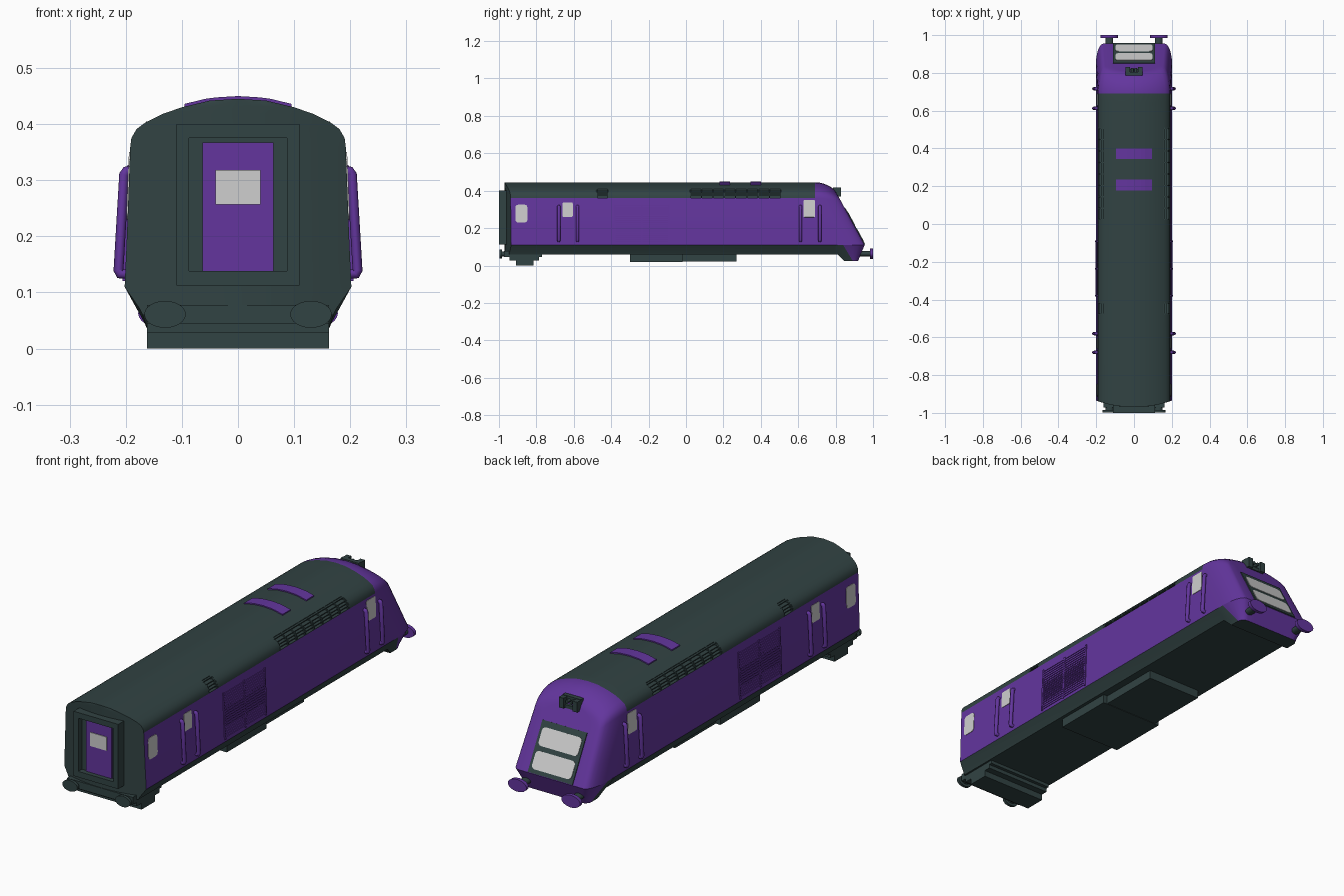
import bpy, bmesh, math
from mathutils import Vector, Matrix

if "Cube" in bpy.data.objects:
    bpy.data.objects.remove(bpy.data.objects["Cube"])


def material(name, rgb):
    m = bpy.data.materials.new(name)
    m.diffuse_color = (*rgb, 1)
    m.use_nodes = True
    m.node_tree.nodes["Principled BSDF"].inputs["Base Color"].default_value = m.diffuse_color
    return m


DARK = material("dark slate", (0.031, 0.056, 0.056))
PURPLE = material("purple", (0.125, 0.036, 0.34))
GREY = material("light grey", (0.62, 0.62, 0.62))


def finish(name, bm, *mats, smooth=None):
    bmesh.ops.recalc_face_normals(bm, faces=bm.faces)
    me = bpy.data.meshes.new(name)
    bm.to_mesh(me)
    bm.free()
    for m in mats:
        me.materials.append(m)
    ob = bpy.data.objects.new(name, me)
    bpy.context.collection.objects.link(ob)
    if smooth:
        smooth_by_angle(ob, smooth)
    return ob


def smooth_by_angle(ob, deg):
    bpy.ops.object.select_all(action='DESELECT')
    ob.select_set(True)
    bpy.context.view_layer.objects.active = ob
    bpy.ops.object.shade_smooth_by_angle(angle=math.radians(deg))


def add_box(bm, x0, x1, y0, y1, z0, z1):
    c = Vector(((x0 + x1) / 2, (y0 + y1) / 2, (z0 + z1) / 2))
    s = Matrix.Diagonal((abs(x1 - x0), abs(y1 - y0), abs(z1 - z0), 1))
    bmesh.ops.create_cube(bm, size=1, matrix=Matrix.Translation(c) @ s)


def boxes(name, mat, *dims):
    bm = bmesh.new()
    for d in dims:
        add_box(bm, *d)
    return finish(name, bm, mat)


def add_prism(bm, pts, y0, y1):
    f = bm.faces.new([bm.verts.new((x, y0, z)) for x, z in pts])
    r = bmesh.ops.extrude_face_region(bm, geom=[f])
    bmesh.ops.translate(bm, vec=(0, y1 - y0, 0),
                        verts=[v for v in r["geom"] if isinstance(v, bmesh.types.BMVert)])
    bm.faces.new if f.is_valid else None


def plate(name, mat, centre, u, v, w, h, r, t):
    """Thin rounded rectangle lying in the plane u, v."""
    u, v, c = Vector(u).normalized(), Vector(v).normalized(), Vector(centre)
    n = u.cross(v)
    bm = bmesh.new()
    lo, hi = [], []
    for k, (sx, sy) in enumerate(((1, 1), (-1, 1), (-1, -1), (1, -1))):
        for a in ((0, 30, 60, 90) if r else (0,)):
            ang = math.radians(a + 90 * k)
            p = c + u * (sx * (w / 2 - r) + r * math.cos(ang)) + v * (sy * (h / 2 - r) + r * math.sin(ang)) \
                if r else c + u * sx * w / 2 + v * sy * h / 2
            lo.append(bm.verts.new(p - n * 0.003))
            hi.append(bm.verts.new(p + n * t))
    bm.faces.new(hi)
    bm.faces.new(lo[::-1])
    for i in range(len(lo)):
        j = (i + 1) % len(lo)
        bm.faces.new((lo[i], lo[j], hi[j], hi[i]))
    return finish(name, bm, mat)


# ---- body shell: half section lofted along y, with a raked rounded nose
HALF = [(.17, .06), (.176, .072), (.202, .11), (.198, .2), (.192, .36), (.19, .375), (.181, .391),
        (.165, .403), (.135, .418), (.1, .43), (.05, .442), (0, .445)]
N = len(HALF)


def side_x(z):
    return .202 - .04 * (z - .11)


def roof_z(x):
    x = abs(x)
    for (xa, za), (xb, zb) in zip(HALF[4:], HALF[5:]):
        if xb <= x <= xa:
            return za + (zb - za) * (xa - x) / (xa - xb)
    return .36


def face_y(z):
    return .955 - (z - .11) * .54 if z > .11 else .955 - (.11 - z) * .41


def start_y(z):
    return .69 + max(0, .36 - z) * .6


def end_y(x):
    return -.97 + .035 * (x / .2) ** 2


def station(kind, val):
    pts = []
    for x, z in HALF:
        if kind == 'end':
            pts.append((x, end_y(x), z))
            continue
        zl, xl = (.025 + (z - .06) * 1.7, x - (.11 - z) * .25) if z < .11 else (z, x)
        if kind == 'pre':
            x, z = (xl, zl) if val > -.05 else (x, z)
            pts.append((x, start_y(z) + val, z))
        else:
            c, s = 1 - math.cos(val), 1 - math.sin(val)
            x, z = xl * (1 - .2 * c), zl
            zn = z - .055 * c * max(0, (z - .2) / .245)
            pts.append((x, face_y(zn) - (face_y(z) - start_y(z)) * s, zn))
    return pts


rings = [station('end', 0), station('pre', -.06), station('pre', -.045)]
rings += [station('nose', math.radians(a)) for a in (0, 15, 30, 45, 60, 75, 90)]
bm = bmesh.new()
loops = [[bm.verts.new(p) for p in r] + [bm.verts.new((-x, y, z)) for x, y, z in r[-2::-1]] for r in rings]
M = 2 * N - 1
for s in range(len(loops) - 1):
    for i in range(M):
        j = (i + 1) % M
        f = bm.faces.new((loops[s][i], loops[s][j], loops[s + 1][j], loops[s + 1][i]))
        k = min(i, M - 2 - i)
        f.material_index = int((2 <= k <= 3 or s >= 3) and i != M - 1)
for ring, bow, mi in ((rings[0], True, 0), (rings[-1], False, 1)):   # end caps in strips
    cols = [t / 4 for t in range(-4, 5)]
    grid = [[bm.verts.new((x * t, end_y(x * t) if bow else y, z)) for t in cols] for x, y, z in ring]
    for a, b in zip(grid, grid[1:]):
        for c in range(8):
            bm.faces.new((a[c], a[c + 1], b[c + 1], b[c])).material_index = mi
bmesh.ops.remove_doubles(bm, verts=bm.verts, dist=1e-5)
# close the tiny gap under the bowed end
bmesh.ops.holes_fill(bm, edges=[e for e in bm.edges if e.is_boundary], sides=0)
body = finish("body_shell", bm, DARK, PURPLE)

# ---- roof vents: notches with louvres
VENTS = ((.02, .51), (-.48, -.415))
cut = boxes("vent_cutter", DARK, *[(s * .155, s * .26, a, b, .362, .5) for s in (1, -1) for a, b in VENTS])
cut.hide_render = True
mod = body.modifiers.new("vents", 'BOOLEAN')
mod.operation, mod.object, mod.solver = 'DIFFERENCE', cut, 'EXACT'
bpy.context.view_layer.objects.active = body
bpy.ops.object.modifier_apply(modifier=mod.name)
bpy.data.objects.remove(cut)
smooth_by_angle(body, 30)

bm = bmesh.new()
for s in (1, -1):
    for a, b in VENTS:
        for xo, z in ((.189, .371), (.183, .381), (.176, .391), (.164, .401)):
            add_box(bm, s * .15, s * xo, a, b, z, z + .004)
        n = max(1, round((b - a) / .06))
        for k in range(n + 1):
            y = a + (b - a - .006) * k / n
            add_prism(bm, [(s * x, z) for x, z in ((.15, .36), (.191, .36), (.189, .375), (.18, .391), (.155, .408))],
                      y, y + .006)
finish("roof_vent_louvres", bm, DARK)

# ---- curved roof hatches
for k, (a, b) in enumerate(((.178, .235), (.345, .40))):
    xs = [-.095 + .019 * i for i in range(11)]
    bm = bmesh.new()
    add_prism(bm, [(x, roof_z(x) + .005) for x in xs] + [(x, roof_z(x) - .004) for x in xs[::-1]], a, b)
    finish(f"roof_hatch_{k}", bm, PURPLE)

# ---- windscreen on the raked nose
up = (0, -.54, 1)


def nose_plate(name, mat, z0, z1, w, r, t):
    z = (z0 + z1) / 2
    plate(name, mat, (0, face_y(z), z), (-1, 0, 0), up, w, (z1 - z0) * 1.136, r, t)


nose_plate("windscreen_frame", DARK, .112, .305, .22, 0, .004)
nose_plate("windscreen_lower", GREY, .127, .195, .195, .016, .006)
nose_plate("windscreen_upper", GREY, .213, .282, .195, .016, .006)


def rod(name, mat, x, z, rx, rz, y0, y1, bevel=0):
    bm = bmesh.new()
    mtx = Matrix.Translation((x, (y0 + y1) / 2, z)) @ Matrix.Diagonal((rx, 1, rz, 1)) @ Matrix.Rotation(math.pi / 2, 4, 'X')
    bmesh.ops.create_cone(bm, cap_ends=True, segments=24, radius1=1, radius2=1, depth=y1 - y0, matrix=mtx)
    return finish(name, bm, mat, smooth=40)


# ---- horn housing above the windscreen
boxes("horn_housing", DARK, (-.045, .045, .785, .805, .39, .418), (-.045, -.022, .785, .83, .37, .416),
      (.022, .045, .785, .83, .37, .416), (-.045, .045, .785, .82, .37, .385))
for s in (1, -1):
    rod("horn", DARK, s * .01, .402, .007, .007, .79, .825)

# ---- buffers at both ends
for s in (1, -1):
    rod("nose_buffer_shaft", DARK, s * .13, .063, .02, .014, .9, .986)
    rod("nose_buffer_head", PURPLE, s * .132, .063, .046, .027, .984, 1.0)
    rod("rear_buffer_shaft", DARK, s * .13, .062, .02, .014, -.988, -.93)
    rod("rear_buffer_head", DARK, s * .13, .061, .037, .024, -.998, -.985)

# ---- side windows, handrails and grilles
for s in (1, -1):
    u, v = (0, s, 0), (-s * .04, 0, 1)
    for name, y0, y1, z0, z1, r in (("rear_window", -.912, -.848, .23, .325, .014),
                                    ("rear_door_window", -.66, -.605, .26, .337, .006),
                                    ("cab_door_window", .627, .69, .258, .35, .006)):
        z = (z0 + z1) / 2
        plate(name, GREY, (s * side_x(z), (y0 + y1) / 2, z), u, v, y1 - y0, z1 - z0, r, .002)
    for y in (-.68, -.58, .612, .716):
        cu = bpy.data.curves.new("handrail", 'CURVE')
        cu.dimensions, cu.bevel_depth, cu.bevel_resolution, cu.use_fill_caps = '3D', .009, 2, True
        sp = cu.splines.new('POLY')
        path = ((.185, .316), (.199, .316), (.203, .31), (.213, .14), (.21, .133), (.19, .133))
        sp.points.add(len(path) - 1)
        for p, (x, z) in zip(sp.points, path):
            p.co = (s * x, y, z, 1)
        tmp = bpy.data.objects.new("handrail_path", cu)
        bpy.context.collection.objects.link(tmp)
        me = bpy.data.meshes.new_from_object(tmp.evaluated_get(bpy.context.evaluated_depsgraph_get()))
        bpy.data.objects.remove(tmp)
        me.materials.clear()
        me.materials.append(PURPLE)
        ob = bpy.data.objects.new("handrail", me)
        bpy.context.collection.objects.link(ob)
        smooth_by_angle(ob, 50)
    # grille slats and frame bars
    bm = bmesh.new()
    for k in range(18):
        z = .125 + k * .0113
        x = side_x(z)
        add_box(bm, s * (x - .004), s * (x + .003), -.38, -.09, z, z + .005)
    for y in (-.384, -.24, -.096):
        add_prism(bm, [(s * (side_x(z) + d), z) for z, d in ((.12, -.004), (.12, .004), (.327, .004), (.327, -.004))],
                  y, y + .008)
    finish("side_grille", bm, PURPLE)

# ---- rear gangway with door
boxes("gangway_frame", DARK, (-.11, -.087, -1, -.94, .112, .4), (.087, .11, -1, -.94, .112, .4),
      (-.087, .087, -1, -.94, .375, .4), (-.087, .087, -1, -.94, .112, .138))
boxes("gangway_back", DARK, (-.09, .09, -.974, -.94, .12, .39))
boxes("rear_door", PURPLE, (-.063, .063, -.98, -.971, .138, .367))
boxes("rear_door_glass", GREY, (-.04, .04, -.983, -.976, .257, .318))

# ---- rear beam, steps and underfloor equipment
boxes("rear_beam", DARK, (-.162, .162, -.972, -.77, .045, .078), (-.162, .162, -.945, -.785, .028, .05),
      (-.162, .162, -.91, -.815, 0, .03))
boxes("underfloor_tank", DARK, (-.155, .155, -.3, -.02, .02, .07))
boxes("underfloor_case", DARK, (-.135, .135, -.021, .27, .022, .07))
